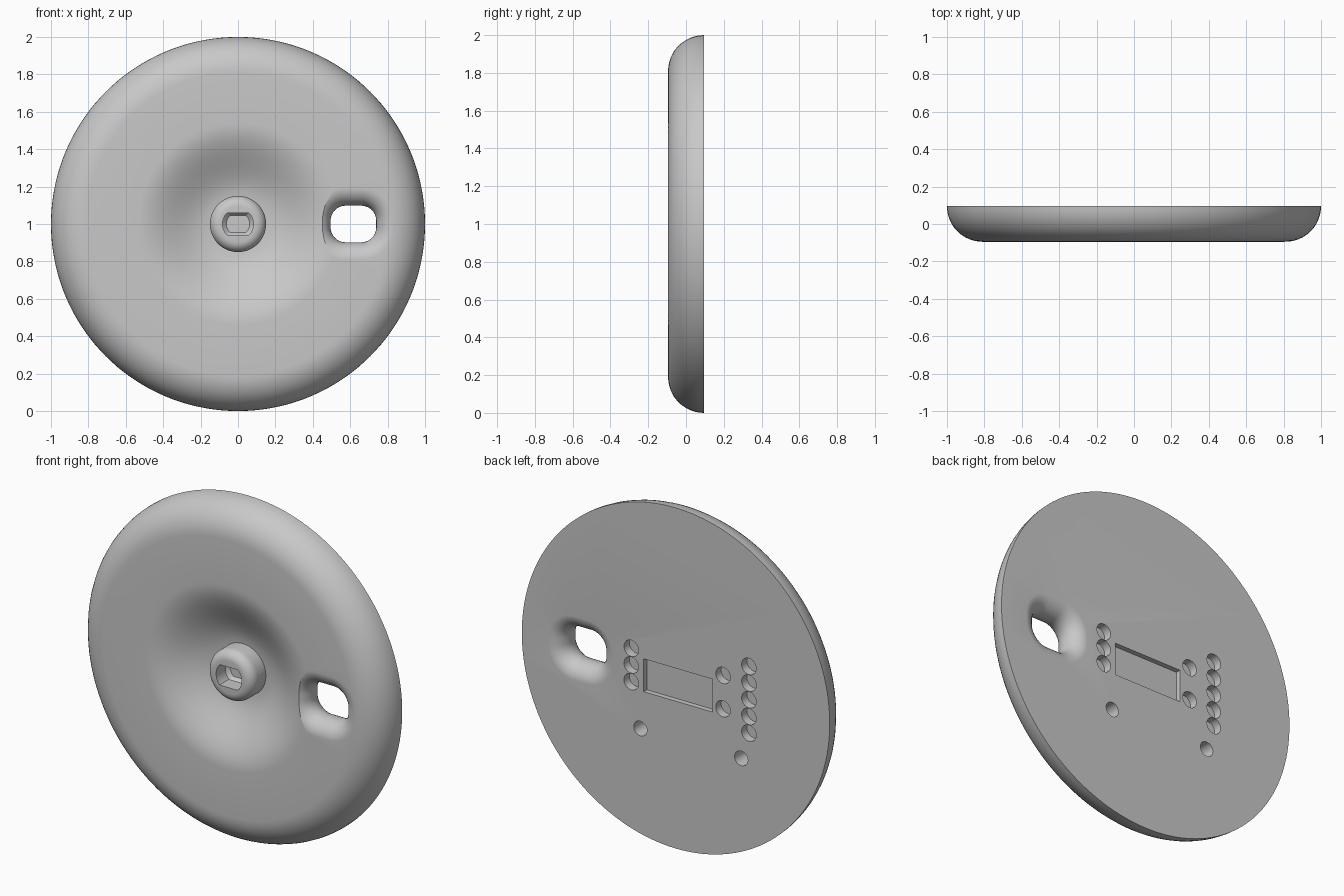
import bpy
import bmesh
from math import sin, cos, pi, radians

cube = bpy.data.objects.get("Cube")
if cube:
    bpy.data.objects.remove(cube, do_unlink=True)

CENTRE_Z = 1.0
HALF = 0.095          # half the thickness of the disc

grey = bpy.data.materials.new("light grey")
grey.use_nodes = True
grey.diffuse_color = (0.58, 0.58, 0.58, 1)
grey.node_tree.nodes["Principled BSDF"].inputs["Base Color"].default_value = grey.diffuse_color


def circle(r, n=32, x=0, z=0):
    return [(x + r * cos(2 * pi * i / n), z + r * sin(2 * pi * i / n)) for i in range(n)]


def rounded_box(hx, hz, r, x=0, z=0, steps=10):
    """Outline of a rectangle with rounded corners."""
    points = []
    for k, (sx, sz) in enumerate([(1, 1), (-1, 1), (-1, -1), (1, -1)]):
        for i in range(steps + 1):
            a = pi / 2 * (k + i / steps)
            points.append((x + sx * (hx - r) + r * cos(a), z + sz * (hz - r) + r * sin(a)))
    return points


def loft(name, sections):
    """Skin a list of (y, outline) sections and cap both ends."""
    bm = bmesh.new()
    rings = [[bm.verts.new((x, y, CENTRE_Z + z)) for x, z in outline] for y, outline in sections]
    n = len(rings[0])
    for a, b in zip(rings, rings[1:]):
        for i in range(n):
            j = (i + 1) % n
            bm.faces.new((a[i], a[j], b[j], b[i]))
    bm.faces.new(rings[0])
    bm.faces.new(rings[-1])
    bmesh.ops.recalc_face_normals(bm, faces=bm.faces)
    mesh = bpy.data.meshes.new(name)
    bm.to_mesh(mesh)
    bm.free()
    mesh.materials.append(grey)
    obj = bpy.data.objects.new(name, mesh)
    bpy.context.collection.objects.link(obj)
    return obj


# Disc profile: rounded rim, flat ring, dished middle, hub with soft shoulder
profile = []
for i in range(13):
    a = pi / 2 * i / 12
    profile.append((0.81 + 0.19 * cos(a), HALF - 2 * HALF * sin(a)))
DISH_OUT, DISH_IN, FLOOR = 0.54, 0.13, 0.045
for i in range(19):
    t = i / 18
    r = DISH_OUT + (DISH_IN - DISH_OUT) * t
    if r > 0.155:
        profile.append((r, -HALF + (FLOOR + HALF) * (1 - cos(pi * t)) / 2))
profile.append((0.15, FLOOR - 0.001))
HUB_TOP, SHOULDER = -0.085, 0.055
for i in range(10):
    a = pi / 2 * i / 9
    profile.append((0.15 - SHOULDER * (1 - cos(a)), HUB_TOP + SHOULDER * (1 - sin(a))))
disc = loft("dished_disc", [(y, circle(r, 144)) for r, y in profile])

cutters = []

# Slot through the disc, flared smoothly to both faces
flare = []
for i in range(-9, 10):
    a = radians(10 * i)
    d = 0.095 * (1 - cos(a))
    flare.append((0.0955 * sin(a), rounded_box(0.122 + d, 0.098 + d, 0.08 + d, 0.617)))
cutters.append(loft("slot_cutter", flare))


# Shaft socket in the hub: a round hole with two flats and a tapered end
def socket(s):
    return [(x * s, max(-0.06, min(0.06, z)) * s) for x, z in circle(0.083, 48)]


cutters.append(loft("socket_cutter", [(-0.15, socket(1)), (0.0, socket(1)), (0.02, socket(0.75))]))


# Pockets in the back face
def pocket(name, outline, depth):
    cutters.append(loft(name, [(HALF - depth, outline), (HALF + 0.05, outline)]))


PITCH = 0.098
columns = [(0.289, (-1, 0, 1)), (-0.307, (-1, 1)), (-0.475, (-2, -1, 0, 1, 2))]
for x, rows in columns:
    for row in rows:
        pocket("round_pocket_cutter", circle(0.0475, 32, x, row * PITCH), 0.05)
for x in (0.23, -0.425):
    pocket("screw_hole_cutter", circle(0.043, 32, x, -0.357), 0.12)
left, right, low, high = 0.208, -0.24, -0.135, 0.058
pocket("label_recess_cutter", [(left, low), (left, high), (right, high), (right, low)], 0.03)

# Cut everything and keep only the finished disc
bpy.ops.object.select_all(action="DESELECT")
disc.select_set(True)
bpy.context.view_layer.objects.active = disc
for cutter in cutters:
    cutter.hide_render = True
    mod = disc.modifiers.new(cutter.name, "BOOLEAN")
    mod.operation = "DIFFERENCE"
    mod.solver = "EXACT"
    mod.object = cutter
    bpy.ops.object.modifier_apply(modifier=mod.name)
    bpy.data.objects.remove(cutter, do_unlink=True)
bpy.ops.object.shade_smooth_by_angle(angle=radians(28))
